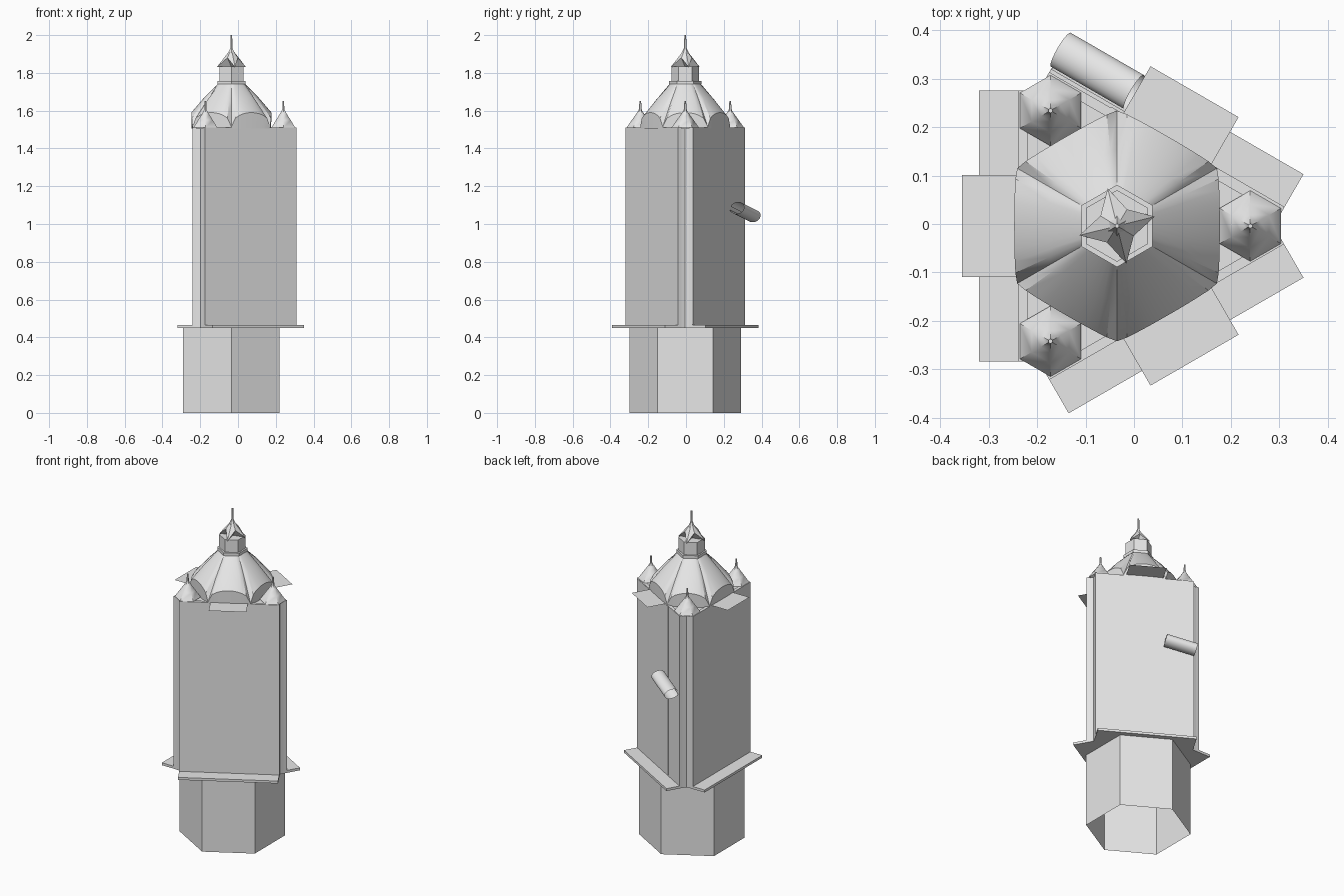
import bpy, bmesh
from math import sin, cos, pi, radians, sqrt
from mathutils import Vector, Matrix

cube = bpy.data.objects.get("Cube")
if cube:
    bpy.data.objects.remove(cube, do_unlink=True)

CENTRE = Vector((-0.035, -0.004, 0))
SIDES = (60, 180, 300)      # directions the three display faces look
CORNERS = (0, 120, 240)     # directions of the corner turrets

paint = bpy.data.materials.new("light grey paint")
paint.use_nodes = True
paint.diffuse_color = (0.8, 0.8, 0.8, 1)
paint.node_tree.nodes["Principled BSDF"].inputs["Base Color"].default_value = (0.8, 0.8, 0.8, 1)


def finish(name, bm, smooth=None, offset=CENTRE, recalc=True):
    bmesh.ops.remove_doubles(bm, verts=bm.verts, dist=1e-5)
    if recalc:
        bmesh.ops.recalc_face_normals(bm, faces=bm.faces)
    mesh = bpy.data.meshes.new(name)
    bm.to_mesh(mesh)
    bm.free()
    obj = bpy.data.objects.new(name, mesh)
    obj.location = offset
    mesh.materials.append(paint)
    bpy.context.collection.objects.link(obj)
    if smooth:
        bpy.ops.object.select_all(action='DESELECT')
        obj.select_set(True)
        bpy.context.view_layer.objects.active = obj
        bpy.ops.object.shade_smooth_by_angle(angle=radians(smooth))
    return obj


def polar(angle, r, z=0):
    return Vector((r * cos(radians(angle)), r * sin(radians(angle)), z))


def on_side(angle, d, t, z):
    """Point at distance d out from the axis and t along a display face."""
    return polar(angle, d, z) + polar(angle - 90, t)


def prism(bm, points, z0, z1, caps=True):
    low = [bm.verts.new((p.x, p.y, z0)) for p in points]
    high = [bm.verts.new((p.x, p.y, z1)) for p in points]
    for i in range(len(points)):
        j = (i + 1) % len(points)
        bm.faces.new((low[i], low[j], high[j], high[i]))
    if caps:
        bm.faces.new(low[::-1])
        bm.faces.new(high)


def slab(name, angle, d0, d1, t0, t1, z0, z1):
    bm = bmesh.new()
    pts = [on_side(angle, d, t, 0) for d, t in ((d0, t0), (d1, t0), (d1, t1), (d0, t1))]
    prism(bm, pts, z0, z1)
    return finish(name, bm)


def hexagon(r):
    return [polar(30 + 60 * i, r) for i in range(6)]


def turned(name, profile, offset, sides=6, smooth=50):
    """Faceted turned shape from (radius, height) pairs, closed at the top."""
    bm = bmesh.new()
    rings = [[bm.verts.new(polar(30 + 360 * i / sides, r, z)) for i in range(sides)]
             for r, z in profile]
    for a, b in zip(rings, rings[1:]):
        for i in range(sides):
            j = (i + 1) % sides
            bm.faces.new((a[i], a[j], b[j], b[i]))
    bm.faces.new(rings[-1])
    return finish(name, bm, smooth, offset)


# Hollow hexagonal base, open underneath
bm = bmesh.new()
prism(bm, hexagon(0.295), 0, 0.45, caps=False)
finish("base", bm)

# Three-sided core with notched corners
bm = bmesh.new()
outline = []
for a in CORNERS:
    outline += [on_side(a - 60, 0.185, -0.28, 0), polar(a, 0.325), on_side(a + 60, 0.185, 0.28, 0)]
prism(bm, outline, 0.45, 1.505)
finish("core", bm)

# Display panels, ledges and small sheets at the eaves
for n, a in enumerate(SIDES, 1):
    slab(f"display_panel_{n}", a, 0.185, 0.205, -0.28, 0.28, 0.46, 1.51)
    slab(f"ledge_{n}", a, 0.185, 0.285, -0.28, 0.28, 0.45, 0.465)
    bm = bmesh.new()
    bm.faces.new([bm.verts.new(on_side(a, d, t, 1.513)) for d, t in
                  ((0.19, -0.105), (0.32, -0.105), (0.32, 0.105), (0.19, 0.105))])
    finish(f"eave_sheet_{n}", bm)

# Corner turrets
for n, a in enumerate(CORNERS, 1):
    turned(f"turret_{n}", [(0.073, 1.51), (0.045, 1.55), (0.023, 1.58), (0.01, 1.6),
                           (0.006, 1.61), (0.005, 1.65)], CENTRE + polar(a, 0.275))

# Umbrella roof: six segments with arched eaves and lunettes below
STEPS = 10
roof, walls = bmesh.new(), bmesh.new()
eave_hex, top_hex = hexagon(0.238), hexagon(0.08)
for i in range(6):
    j = (i + 1) % 6
    columns, foot = [], []
    for k in range(STEPS + 1):
        s = k / STEPS
        arch = sqrt(max(0, 1 - (2 * s - 1) ** 2))
        eave = eave_hex[i].lerp(eave_hex[j], s) * (1 + 0.03 * arch)
        eave.z = 1.515 + 0.075 * arch
        top = top_hex[i].lerp(top_hex[j], s)
        top.z = 1.745
        mid = eave.lerp(top, 0.5) + Vector((0, 0, 0.006))
        columns.append([eave, mid, top])
        foot.append(Vector((eave.x * 0.99, eave.y * 0.99, 1.505)))
    for k in range(STEPS):
        a, b = columns[k], columns[k + 1]
        for m in range(2):
            roof.faces.new([roof.verts.new(p) for p in (a[m], b[m], b[m + 1], a[m + 1])])
        walls.faces.new([walls.verts.new(p) for p in (foot[k], foot[k + 1], b[0], a[0])])
finish("umbrella_roof", roof, 28)
finish("lunettes", walls, 30)

# Lantern collar and body
bm = bmesh.new()
prism(bm, hexagon(0.085), 1.74, 1.758)
prism(bm, hexagon(0.074), 1.758, 1.835)
finish("lantern", bm)

# Four-pointed lantern roof with raised valleys
bm = bmesh.new()
rim = []
for i in range(4):
    rim += [polar(14 + 90 * i, 0.08, 1.83), polar(59 + 90 * i, 0.04, 1.88)]
tip = Vector((0, 0, 1.93))
inner = Vector((0, 0, 1.83))
for i in range(8):
    p, q = rim[i], rim[(i + 1) % 8]
    for end in (tip, inner):
        bm.faces.new([bm.verts.new(v) for v in (p, q, end)])
finish("lantern_roof", bm)
turned("spire", [(0.03, 1.885), (0.012, 1.92), (0.006, 1.935), (0.005, 2.0)], CENTRE)

# Torn sheet on one face, with its loose part rolled up
slab("torn_sheet", 60, 0.204, 0.207, -0.133, 0.278, 0.47, 1.508)
bm = bmesh.new()
axis = (polar(-30, 1) + Vector((0, 0, 0.25))).normalized()
out = polar(60, 1)
up = axis.cross(out)
middle = on_side(60, 0.255, -0.195, 1.065)
SEG = 24
rows = []
for k in range(SEG + 1):
    t = radians(200 + 330 * k / SEG)
    r = 0.04 - 0.006 * k / SEG
    rim_point = middle + out * (r * 1.15 * cos(t)) + up * (r * 0.9 * sin(t))
    rows.append([bm.verts.new(rim_point + axis * h) for h in (-0.09, 0.09)])
for a, b in zip(rows, rows[1:]):
    bm.faces.new((a[0], b[0], b[1], a[1]))
finish("rolled_sheet", bm, 40)
